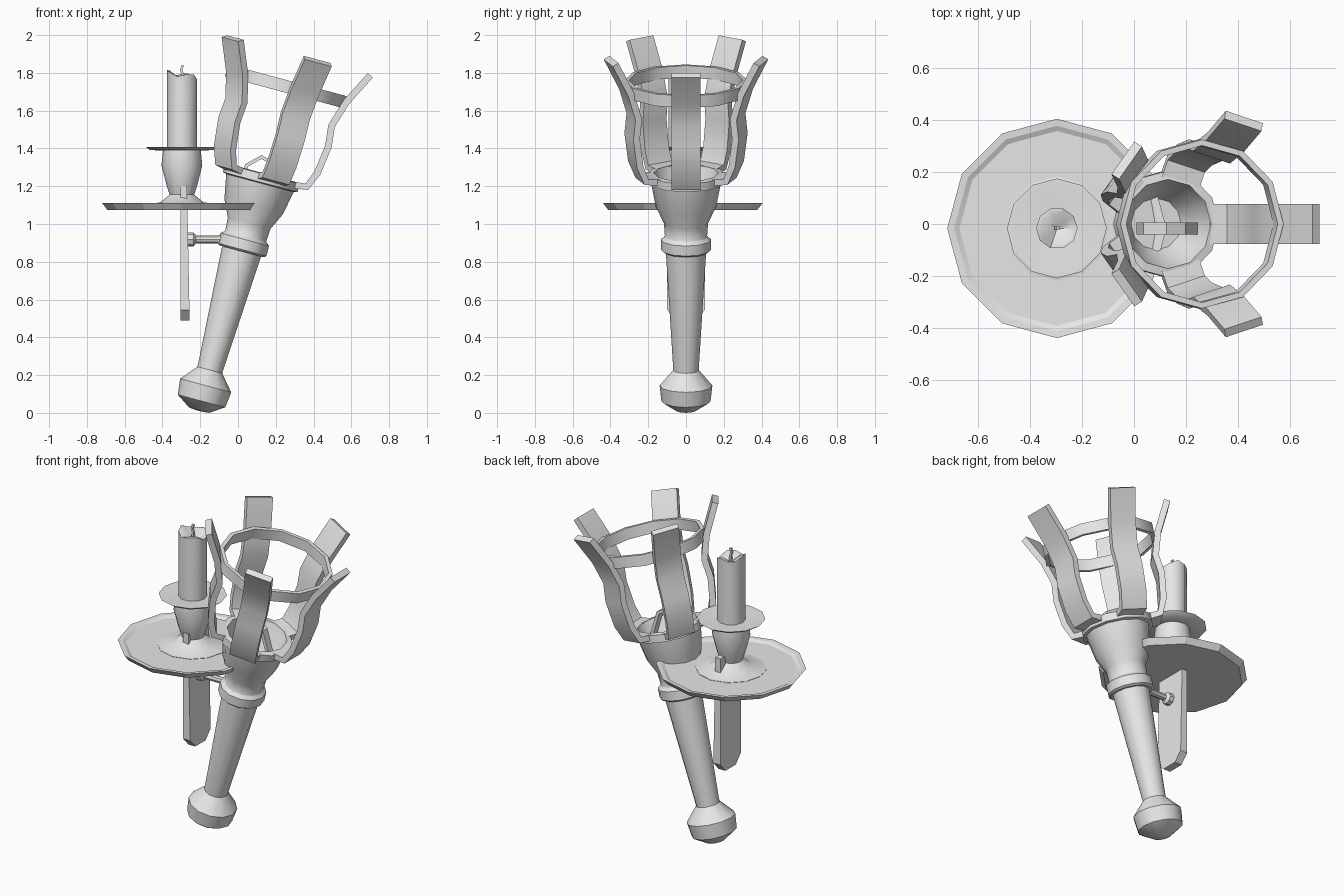
import bpy, bmesh, math
from mathutils import Matrix, Vector

if "Cube" in bpy.data.objects:
    bpy.data.objects.remove(bpy.data.objects["Cube"])

mat = bpy.data.materials.new("plain_grey")
mat.diffuse_color = (0.8, 0.8, 0.8, 1)
mat.use_nodes = True
mat.node_tree.nodes["Principled BSDF"].inputs["Base Color"].default_value = mat.diffuse_color

# torch axis: leaning 15 degrees towards +x
TILT = Matrix.Translation((-0.21, 0, 0)) @ Matrix.Rotation(math.radians(15), 4, 'Y')
CANDLE = Matrix.Translation((-0.297, -0.017, 0))


def finish(name, bm, matrix=Matrix(), smooth=35):
    bmesh.ops.remove_doubles(bm, verts=bm.verts, dist=1e-5)
    bmesh.ops.recalc_face_normals(bm, faces=bm.faces)
    bm.transform(matrix)
    me = bpy.data.meshes.new(name)
    bm.to_mesh(me)
    bm.free()
    me.materials.append(mat)
    ob = bpy.data.objects.new(name, me)
    bpy.context.collection.objects.link(ob)
    if smooth:
        bpy.ops.object.select_all(action='DESELECT')
        ob.select_set(True)
        bpy.context.view_layer.objects.active = ob
        bpy.ops.object.shade_smooth_by_angle(angle=math.radians(smooth))
    return ob


def lathe(name, profile, n=12, matrix=Matrix(), closed=False, smooth=35, warp=None):
    bm = bmesh.new()
    rings = []
    for r, z in profile:
        ring = []
        for i in range(n):
            a = 2 * math.pi * i / n
            dz = warp(a, r, z) if warp else 0
            ring.append(bm.verts.new((r * math.cos(a), r * math.sin(a), z + dz)))
        rings.append(ring)
    pairs = list(zip(rings, rings[1:]))
    if closed:
        pairs.append((rings[-1], rings[0]))
    for a, b in pairs:
        for i in range(n):
            j = (i + 1) % n
            bm.faces.new((a[i], a[j], b[j], b[i]))
    return finish(name, bm, matrix, smooth)


def strap(name, path, thick, width, matrix, smooth=35):
    """Flat bar following a path in the xz plane."""
    pts = [Vector((x, 0, z)) for x, z in path]
    bm = bmesh.new()
    secs = []
    for i, p in enumerate(pts):
        d1 = (p - pts[max(i - 1, 0)]).normalized()
        d2 = (pts[min(i + 1, len(pts) - 1)] - p).normalized()
        t = (d1 + d2).normalized()
        nrm = Vector((t.z, 0, -t.x)) * thick / 2
        y = Vector((0, width / 2, 0))
        secs.append([bm.verts.new(p + q) for q in (nrm + y, nrm - y, -nrm - y, -nrm + y)])
    for a, b in zip(secs, secs[1:]):
        for i in range(4):
            j = (i + 1) % 4
            bm.faces.new((a[i], a[j], b[j], b[i]))
    bm.faces.new(secs[0])
    bm.faces.new(secs[-1])
    return finish(name, bm, matrix, smooth)


# torch handle with knob, collar, cup and hollow bowl
lathe("torch_handle", [
    (0, 0.01), (0.055, 0.015), (0.13, 0.065), (0.14, 0.15), (0.068, 0.235),
    (0.07, 0.28), (0.106, 0.87), (0.106, 0.885), (0.12, 0.885), (0.133, 0.895),
    (0.133, 0.95), (0.115, 0.965), (0.112, 0.97), (0.117, 1.04), (0.16, 1.13),
    (0.185, 1.26), (0.205, 1.265), (0.205, 1.31), (0.172, 1.315), (0.155, 1.26),
    (0.1, 1.14), (0, 1.14)], matrix=TILT)

# small arched bar in the bowl
strap("bowl_bar", [(0.02, 1.18), (0.045, 1.31), (0.125, 1.355), (0.19, 1.315), (0.235, 1.16)],
      0.02, 0.045, Matrix.Translation((0, -0.017, 0)))

# five curved prongs
prong = [(0.17, 1.295), (0.245, 1.305), (0.28, 1.39), (0.30, 1.54),
         (0.288, 1.65), (0.33, 1.79), (0.417, 1.962)]
for k in range(5):
    strap(f"prong_{k + 1}", prong, 0.036, 0.155,
          TILT @ Matrix.Rotation(math.radians(72 * k), 4, 'Z'))

# hoop joining the prongs
lathe("prong_hoop", [(0.302, 1.757), (0.325, 1.757), (0.325, 1.823), (0.302, 1.823)],
      matrix=TILT, closed=True)

# wide drip plate
lathe("drip_plate", [(0, 1.075), (0.395, 1.075), (0.422, 1.11), (0.395, 1.108),
                     (0.375, 1.098), (0, 1.098)], matrix=CANDLE, smooth=20)

# candle holder: hub, cup and small pan
lathe("candle_holder", [
    (0.2, 1.09), (0.2, 1.1), (0.115, 1.115), (0.065, 1.155), (0.08, 1.2), (0.108, 1.31),
    (0.1, 1.388), (0.17, 1.392), (0.192, 1.408), (0.17, 1.408), (0.1, 1.4), (0, 1.4)],
    matrix=CANDLE)


# candle with an uneven melted top
def melt(a, r, z):
    return 0.014 * math.cos(a * 3 + 2.6) - 0.16 * r * math.cos(a) if z > 1.7 and r > 0 else 0


lathe("candle", [(0, 1.39), (0.08, 1.39), (0.08, 1.79), (0.064, 1.79), (0, 1.755)],
      n=10, matrix=CANDLE, smooth=40, warp=melt)
strap("wick", [(0.0, 1.74), (0.004, 1.79), (-0.004, 1.815), (0.004, 1.84)], 0.013, 0.013, CANDLE)

# upright mounting plank with clipped lower corners
bm = bmesh.new()
outline = [(-0.1, 1.2), (-0.1, 0.545), (-0.05, 0.49), (0.05, 0.49), (0.1, 0.545), (0.1, 1.2)]
face = bm.faces.new([bm.verts.new((-0.305, y, z)) for y, z in outline])
ext = bmesh.ops.extrude_face_region(bm, geom=[face])
for v in ext["geom"]:
    if isinstance(v, bmesh.types.BMVert):
        v.co.x = -0.257 if v.co.z < 1.1 else -0.27
finish("mounting_plank", bm, smooth=0)

# rod joining the plank to the collar
SIDE = Matrix.Translation((0, 0, 0.918)) @ Matrix.Rotation(math.radians(90), 4, 'Y')
lathe("connector_rod", [(0, -0.27), (0.036, -0.27), (0.036, -0.235), (0.02, -0.222),
                        (0.02, -0.11), (0.028, -0.09), (0, -0.04)], n=8, matrix=SIDE)
